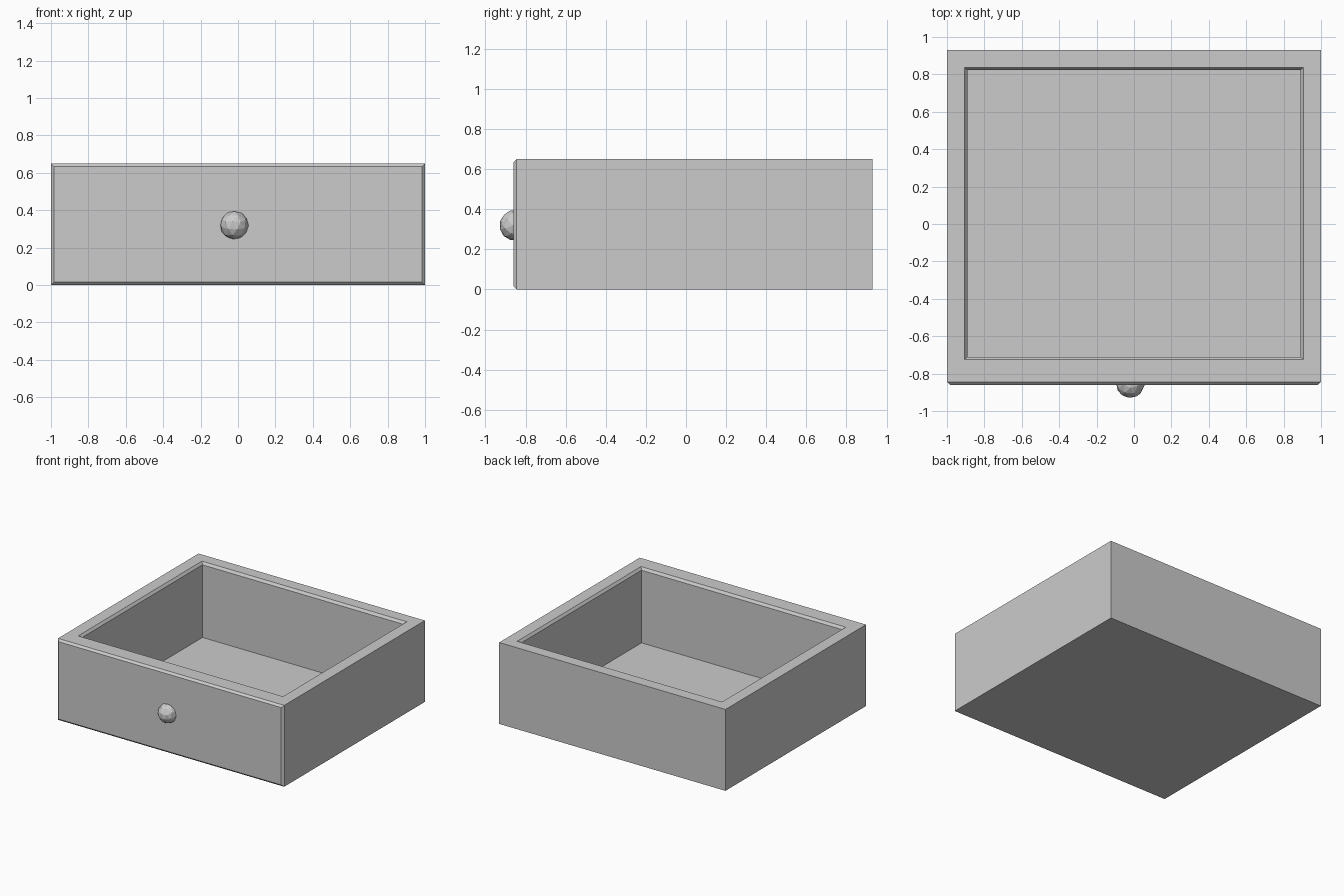
import bpy
import bmesh
from mathutils import Matrix, Vector

cube = bpy.data.objects.get("Cube")
if cube:
    bpy.data.objects.remove(cube, do_unlink=True)

# Single grey material
grey = bpy.data.materials.new("plain_grey")
grey.use_nodes = True
color = (0.6, 0.6, 0.6, 1.0)
grey.diffuse_color = color
grey.node_tree.nodes["Principled BSDF"].inputs["Base Color"].default_value = color

LEFT, RIGHT, FRONT, BACK, TOP = -1.0, 1.0, -0.86, 0.93, 0.65
FLOOR = 0.05
CHAMFER = 0.016


def add_object(name, bm):
    bmesh.ops.recalc_face_normals(bm, faces=bm.faces)
    mesh = bpy.data.meshes.new(name)
    bm.to_mesh(mesh)
    bm.free()
    mesh.materials.append(grey)
    obj = bpy.data.objects.new(name, mesh)
    bpy.context.collection.objects.link(obj)
    return obj


def rectangle(bm, x0, x1, y0, y1, z):
    corners = ((x0, y0), (x1, y0), (x1, y1), (x0, y1))
    return [bm.verts.new((x, y, z)) for x, y in corners]


# Drawer tray: rectangular rings running from the base, over the rim, to the floor
bm = bmesh.new()
rings = [
    rectangle(bm, LEFT, RIGHT, FRONT, BACK, 0),
    rectangle(bm, LEFT, RIGHT, FRONT, BACK, TOP),
    rectangle(bm, -0.905, 0.905, -0.725, 0.838, TOP),
    rectangle(bm, -0.89, 0.89, -0.71, 0.823, TOP - 0.02),
    rectangle(bm, -0.89, 0.89, -0.71, 0.823, FLOOR),
]
for lower, upper in zip(rings, rings[1:]):
    for i in range(4):
        j = (i + 1) % 4
        bm.faces.new((lower[i], lower[j], upper[j], upper[i]))
bm.faces.new(rings[0])
bm.faces.new(rings[-1])

# Chamfer around the drawer front
front_edges = [e for e in bm.edges
               if all(abs(v.co.y - FRONT) < 0.001 for v in e.verts)]
bmesh.ops.bevel(bm, geom=front_edges, offset=CHAMFER, segments=1,
                profile=0.5, affect='EDGES')
add_object("drawer_tray", bm)

# Faceted pull knob, half sunk into the drawer front
bm = bmesh.new()
bmesh.ops.create_icosphere(bm, subdivisions=2, radius=0.077)
bmesh.ops.rotate(bm, verts=bm.verts, cent=Vector(),
                 matrix=Matrix.Rotation(0.3, 3, 'X') @ Matrix.Rotation(0.2, 3, 'Z'))
bmesh.ops.translate(bm, verts=bm.verts, vec=(-0.02, FRONT + 0.006, 0.32))
add_object("pull_knob", bm)
